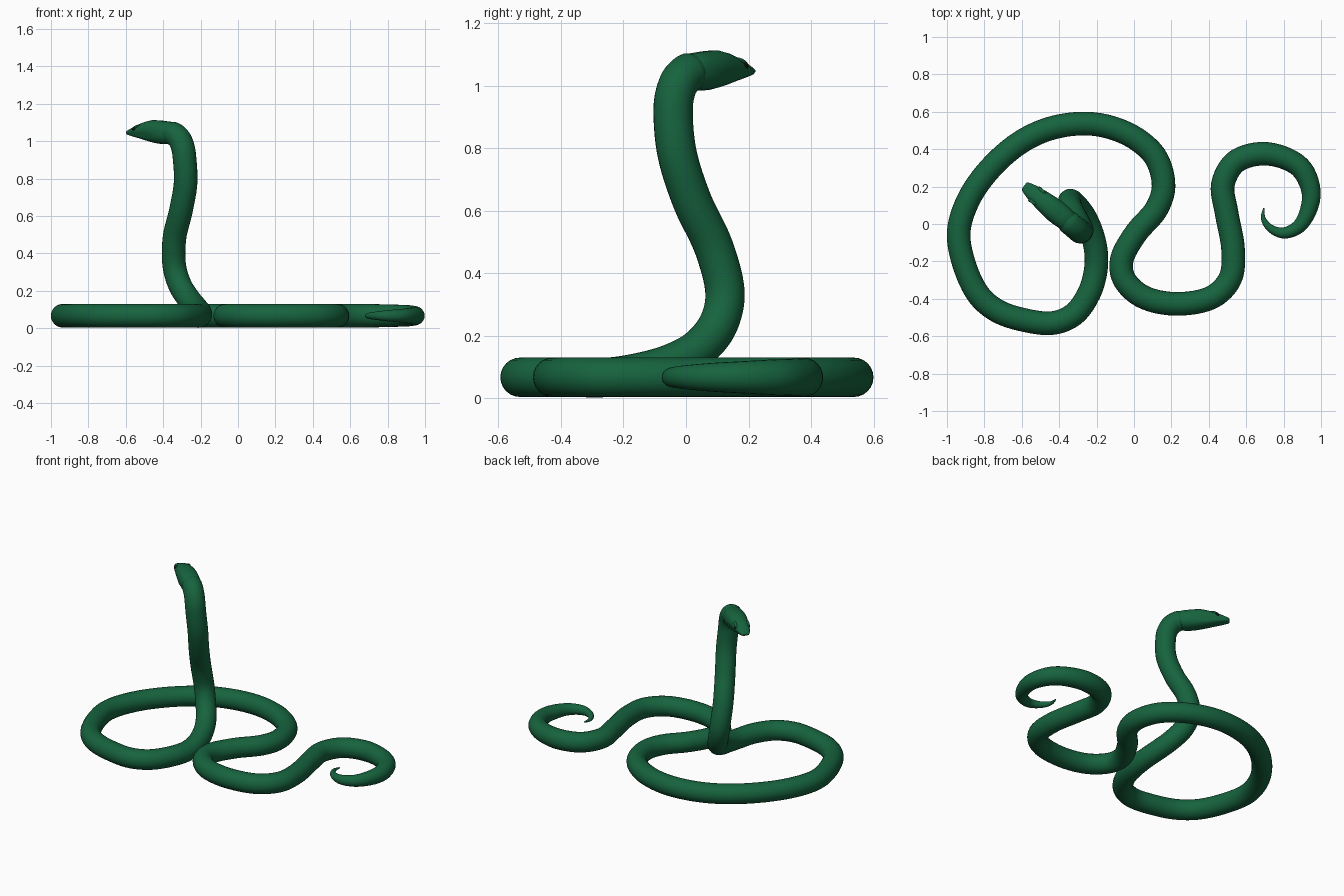
import bpy, bmesh, math
from mathutils import Vector

if "Cube" in bpy.data.objects:
    bpy.data.objects.remove(bpy.data.objects["Cube"])


def material(name, col):
    m = bpy.data.materials.new(name)
    m.diffuse_color = col
    m.use_nodes = True
    m.node_tree.nodes["Principled BSDF"].inputs["Base Color"].default_value = m.diffuse_color
    return m


GREEN = material("green_skin", (0.008, 0.125, 0.048, 1))
DARK = material("dark_eye", (0.004, 0.006, 0.005, 1))


def finish(name, bm, mat):
    bmesh.ops.recalc_face_normals(bm, faces=bm.faces)
    me = bpy.data.meshes.new(name)
    bm.to_mesh(me)
    bm.free()
    ob = bpy.data.objects.new(name, me)
    bpy.context.collection.objects.link(ob)
    me.materials.append(mat)
    for p in me.polygons:
        p.use_smooth = True
    return ob


def loft(name, rings, mat):
    bm = bmesh.new()
    vs = [[bm.verts.new(p) for p in r] for r in rings]
    n = len(vs[0])
    for a, b in zip(vs, vs[1:]):
        for i in range(n):
            bm.faces.new((a[i], a[(i + 1) % n], b[(i + 1) % n], b[i]))
    bm.faces.new(vs[0])
    bm.faces.new(vs[-1])
    return finish(name, bm, mat)


def spline(pts, steps):
    # centripetal Catmull-Rom through the points
    P = [2 * pts[0] - pts[1]] + pts + [2 * pts[-1] - pts[-2]]
    out = []
    for i in range(1, len(P) - 2):
        p0, p1, p2, p3 = P[i - 1:i + 3]
        ds = [max((b - a).length ** 0.5, 1e-4) for a, b in ((p0, p1), (p1, p2), (p2, p3))]
        m1 = ((p1 - p0) / ds[0] - (p2 - p0) / (ds[0] + ds[1]) + (p2 - p1) / ds[1]) * ds[1]
        m2 = ((p2 - p1) / ds[1] - (p3 - p1) / (ds[1] + ds[2]) + (p3 - p2) / ds[2]) * ds[1]
        for k in range(steps):
            t = k / steps
            out.append(p1 * (2*t**3 - 3*t*t + 1) + m1 * (t**3 - 2*t*t + t)
                       + p2 * (3*t*t - 2*t**3) + m2 * (t**3 - t*t))
    return out + [pts[-1]]


# Body path: curled tail and coils on the ground (x, y), then raised neck (x, y, z)
Z = 0.067
ground = [(.695, .085), (.69, .035), (.725, -.02), (.80, -.048), (.89, -.005), (.948, .15),
          (.90, .29), (.80, .355), (.67, .375), (.54, .33), (.475, .21), (.495, .06),
          (.53, -.14), (.515, -.29), (.42, -.39), (.22, -.427), (.04, -.385), (-.055, -.29),
          (-.065, -.19), (.01, -.05), (.12, .08), (.158, .20), (.12, .35), (.02, .45),
          (-.12, .515), (-.27, .537), (-.45, .51), (-.61, .435), (-.77, .295), (-.885, .13),
          (-.937, -.04), (-.91, -.21), (-.83, -.38), (-.73, -.465), (-.58, -.515),
          (-.43, -.529), (-.32, -.482), (-.24, -.37), (-.205, -.25)]
neck = [(-.203, -.15, .082), (-.225, -.05, .11), (-.262, .035, .155), (-.31, .10, .23),
        (-.34, .125, .33), (-.34, .09, .48), (-.305, .02, .63), (-.28, -.028, .78),
        (-.285, -.041, .90), (-.293, -.038, .96), (-.312, -.022, 1.01),
        (-.345, .006, 1.04), (-.385, .04, 1.047)]
path = spline([Vector((x, y, Z)) for x, y in ground] + [Vector(p) for p in neck], 6)

# Sweep a circle along it with a transported frame, tapering the tail
R, N = 0.063, 24
taper = [(0, .004), (.07, .015), (.2, .030), (.4, .046), (.6, .057), (.85, R)]


def radius(s):
    for (a, ra), (b, rb) in zip(taper, taper[1:]):
        if s < b:
            return ra + (rb - ra) * (s - a) / (b - a)
    return R


rings, s, side = [], 0, Vector((0, 0, 1))
for i, p in enumerate(path):
    t = (path[min(i + 1, len(path) - 1)] - path[max(i - 1, 0)]).normalized()
    side = (side - t * side.dot(t)).normalized()
    other = t.cross(side)
    if i:
        s += (p - path[i - 1]).length
    r = radius(s)
    if i > len(path) - 6:
        r *= 0.93
    rings.append([p + r * (side * math.cos(a) + other * math.sin(a))
                  for a in (2 * math.pi * k / N for k in range(N))])
loft("body", rings, GREEN)

# Head: distance along, top z, bottom z, half width
d = Vector((-.775, .632, 0)).normalized()
w = Vector((-d.y, d.x, 0))
base = Vector((-.36, .02, 0))
sections = [(-.03, 1.086, .992, .05), (0, 1.104, .985, .058), (.04, 1.108, .984, .062), (.08, 1.112, .987, .063),
            (.12, 1.113, .994, .060), (.16, 1.106, 1.003, .055), (.20, 1.094, 1.013, .049),
            (.235, 1.081, 1.021, .043), (.265, 1.068, 1.028, .035),
            (.287, 1.058, 1.034, .027), (.293, 1.052, 1.038, .02)]
rings = []
for t, top, bot, hw in sections:
    c, hh, ring = base + d * t, (top - bot) / 2, []
    for k in range(N):
        a = 2 * math.pi * (k + .5) / N
        ca, sa = math.cos(a), math.sin(a)
        x = math.copysign(abs(ca) ** .85, ca) * hw
        z = math.copysign(abs(sa) ** .85, sa) * hh
        if t > .11 and k in (N - 2, N // 2 + 1):   # mouth groove
            x *= .86
        ring.append(c + w * x + Vector((0, 0, (top + bot) / 2 + z)))
    rings.append(ring)
loft("head", rings, GREEN)


# Eyes and brow ridges
def blob(name, t, u, z, size, mat):
    bm = bmesh.new()
    bmesh.ops.create_uvsphere(bm, u_segments=16, v_segments=10, radius=1)
    for v in bm.verts:
        q = v.co
        v.co = base + d * (t + q.x * size[0]) + w * (u + q.y * size[1]) \
            + Vector((0, 0, z + q.z * size[2] - q.x * size[0] * .35))
    finish(name, bm, mat)


for sgn, label in ((1, "left"), (-1, "right")):
    blob(label + "_eye", .218, sgn * .043, 1.066, (.011, .007, .010), DARK)
    blob(label + "_brow", .205, sgn * .038, 1.078, (.026, .011, .008), GREEN)
